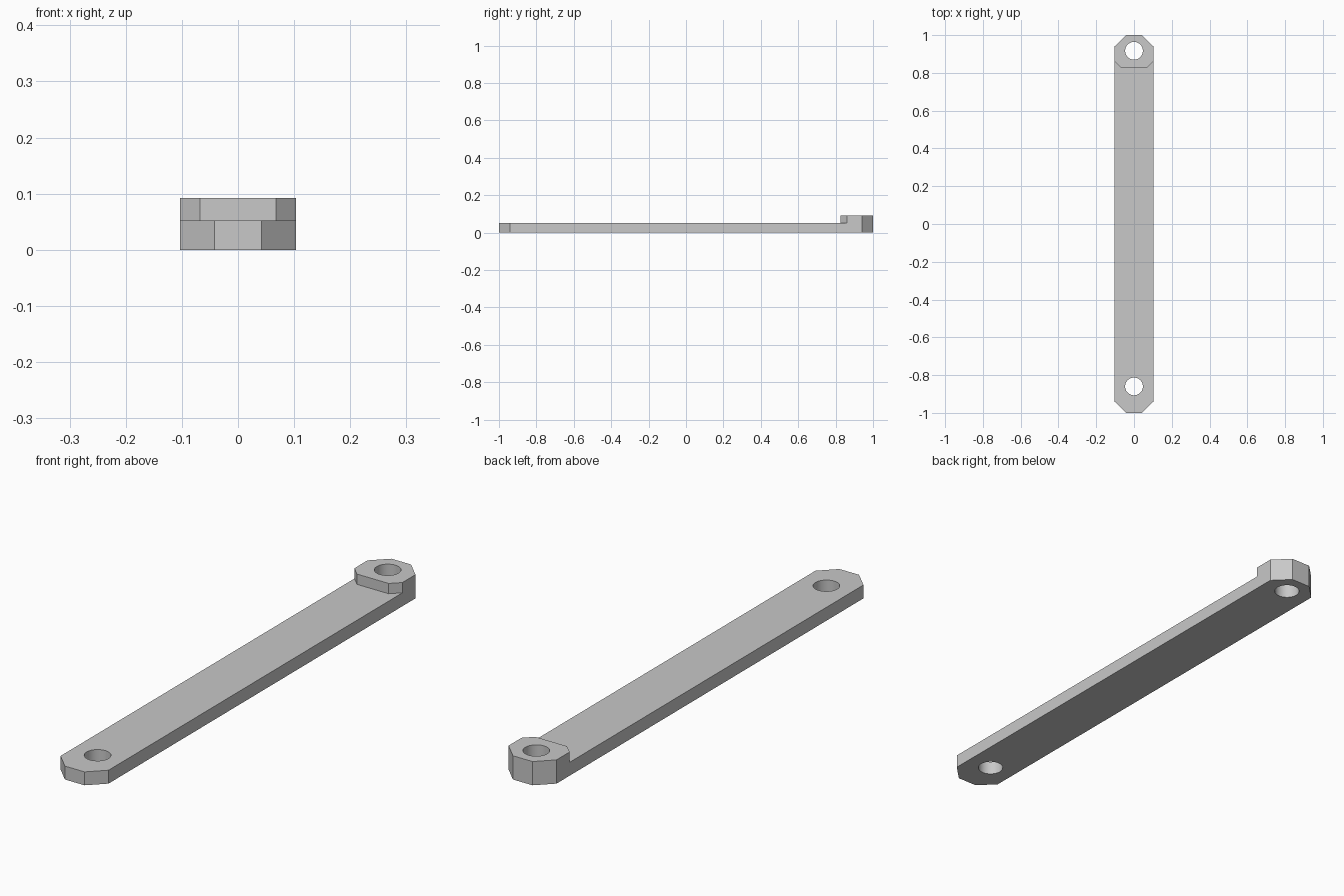
import bpy
import bmesh
import math

default = bpy.data.objects.get("Cube")
if default:
    bpy.data.objects.remove(default, do_unlink=True)

W, END = 0.103, 0.042          # half width, half width of the blunt ends
BAR_TOP, PAD_TOP = 0.052, 0.092
HOLE_R = 0.047

grey = bpy.data.materials.new("light_grey")
grey.use_nodes = True
colour = (0.58, 0.58, 0.58, 1)
grey.diffuse_color = colour
grey.node_tree.nodes["Principled BSDF"].inputs["Base Color"].default_value = colour


def prism(name, half, z0, z1):
    """Extrude an outline given by its +x half, mirrored across x = 0."""
    outline = half + [(-x, y) for x, y in reversed(half)]
    bm = bmesh.new()
    base = bm.faces.new([bm.verts.new((x, y, z0)) for x, y in outline])
    top = bmesh.ops.extrude_face_region(bm, geom=[base])["geom"]
    moved = [v for v in top if isinstance(v, bmesh.types.BMVert)]
    bmesh.ops.translate(bm, verts=moved, vec=(0, 0, z1 - z0))
    bmesh.ops.recalc_face_normals(bm, faces=bm.faces)
    mesh = bpy.data.meshes.new(name)
    bm.to_mesh(mesh)
    bm.free()
    mesh.materials.append(grey)
    obj = bpy.data.objects.new(name, mesh)
    bpy.context.collection.objects.link(obj)
    return obj


def combine(obj, other, operation):
    """Apply a boolean and remove the helper object."""
    bpy.context.view_layer.objects.active = obj
    mod = obj.modifiers.new(operation.title(), "BOOLEAN")
    mod.operation = operation
    mod.solver = "EXACT"
    mod.object = other
    bpy.ops.object.modifier_apply(modifier=mod.name)
    bpy.data.objects.remove(other, do_unlink=True)


# Long flat bar with chamfered ends
bar = prism("link_bar", [(END, -1), (W, -0.94), (W, 0.94), (END, 1)], 0, BAR_TOP)

# Raised pad at the back end, flush with the bar's outer walls
pad = prism("raised_pad", [(0.068, 0.826), (W, 0.86), (W, 0.94), (END, 1)], 0, PAD_TOP)
combine(bar, pad, "UNION")

# Pin holes through both ends
for y in (-0.86, 0.917):
    bpy.ops.mesh.primitive_cylinder_add(vertices=48, radius=HOLE_R, depth=0.4,
                                        location=(0, y, 0.05))
    cutter = bpy.context.object
    cutter.name = "hole_cutter"
    cutter.hide_render = True
    cutter.data.materials.append(grey)
    combine(bar, cutter, "DIFFERENCE")

# Round hole walls, crisp edges elsewhere
bpy.ops.object.select_all(action="DESELECT")
bar.select_set(True)
bpy.context.view_layer.objects.active = bar
bpy.ops.object.shade_smooth_by_angle(angle=math.radians(25))
